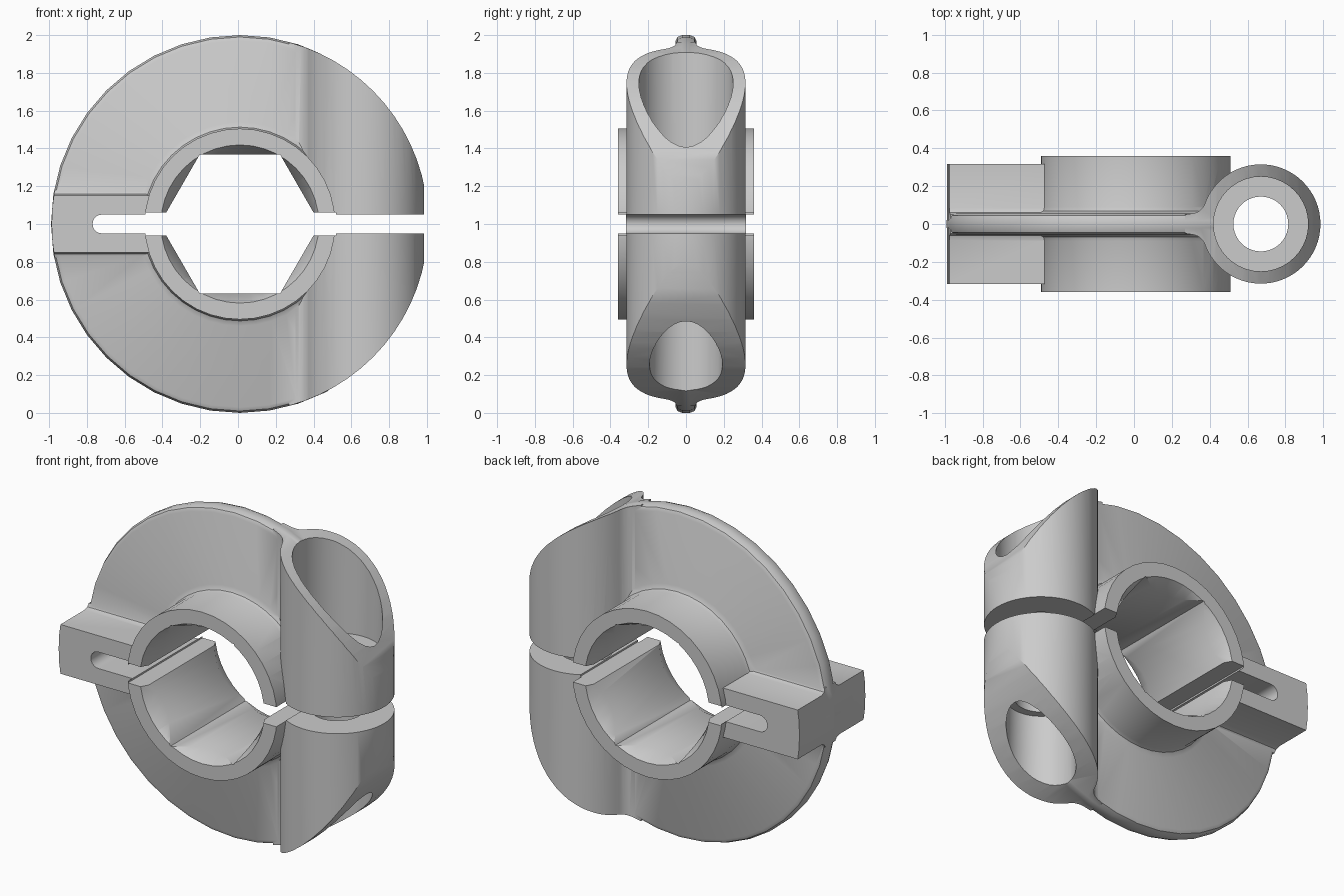
import bpy, bmesh
from math import sin, cos, pi, radians
from mathutils import Matrix, Vector

cube = bpy.data.objects.get("Cube")
if cube:
    bpy.data.objects.remove(cube)


def finish(bm, name):
    bmesh.ops.remove_doubles(bm, verts=bm.verts, dist=1e-5)
    bmesh.ops.recalc_face_normals(bm, faces=bm.faces)
    mesh = bpy.data.meshes.new(name)
    bm.to_mesh(mesh)
    bm.free()
    ob = bpy.data.objects.new(name, mesh)
    bpy.context.scene.collection.objects.link(ob)
    return ob


def prism(name, points, axis, lo, hi):
    """Extrude a flat outline along one axis; the other axes keep their order."""
    bm = bmesh.new()
    verts = []
    for p in points:
        co = list(p)
        co.insert("xyz".index(axis), lo)
        verts.append(bm.verts.new(co))
    face = bm.faces.new(verts)
    ext = bmesh.ops.extrude_face_region(bm, geom=[face])
    step = Vector([hi - lo if a == axis else 0 for a in "xyz"])
    bmesh.ops.translate(bm, vec=step, verts=[v for v in ext["geom"] if isinstance(v, bmesh.types.BMVert)])
    return finish(bm, name)


def revolve(name, profile, steps):
    """Spin (radius, y) points about the y axis."""
    bm = bmesh.new()
    verts = [bm.verts.new((0, y, r)) for r, y in profile]
    edges = [bm.edges.new(pair) for pair in zip(verts, verts[1:])]
    bmesh.ops.spin(bm, geom=verts + edges, cent=(0, 0, 0), axis=(0, 1, 0),
                   angle=2 * pi, steps=steps)
    return finish(bm, name)


def arc(cx, cy, r, a, b, n):
    return [(cx + r * cos(radians(a + (b - a) * i / n)),
             cy + r * sin(radians(a + (b - a) * i / n))) for i in range(n + 1)]


def circle(cx, cy, r, n):
    return arc(cx, cy, r, 0, 360, n)[:-1]


def box(name, x0, x1, z):
    return prism(name, [(x0, -z), (x1, -z), (x1, z), (x0, z)], "y", -1, 1)


def combine(ob, other, operation):
    mod = ob.modifiers.new("combine", "BOOLEAN")
    mod.operation, mod.solver, mod.object = operation, "EXACT", other
    graph = bpy.context.evaluated_depsgraph_get()
    mesh = bpy.data.meshes.new_from_object(ob.evaluated_get(graph))
    ob.modifiers.clear()
    ob.data = mesh
    bpy.data.objects.remove(other)


def envelope():
    return prism("envelope", circle(0, 0, 0.997, 72), "y", -1, 1)


BOSS = 0.66      # distance of the screw axis from the bore axis

# Hub and thin round web, with a filleted root and a softened rim
half = [(0, 0.36), (0.505, 0.36), (0.505, 0.09), (0.513, 0.069), (0.54, 0.055),
        (0.97, 0.055), (0.99, 0.045), (1, 0.02)]
body = revolve("split_clamp_collar", half + [(r, -y) for r, y in reversed(half)], 40)
combine(body, box("web_trim", BOSS, 1.2, 1.2), "DIFFERENCE")

# Screw boss, flared into the web and trimmed to the round outline
side = [(0.26, 0.05)] + arc(BOSS - 0.371, 0.135, 0.08, -85, -20, 6)
side += arc(BOSS, 0, 0.315, 160, 0, 28)[1:]
boss = prism("screw_boss", side + [(x, -y) for x, y in reversed(side[:-1])], "z", -1.1, 1.1)
combine(boss, envelope(), "INTERSECT")
combine(body, boss, "UNION")

# Hinge block, flared into the web
quarter = [(0.18, 0.05), (0.16, 0.06), (0.15, 0.085), (0.15, 0.317)]
upper = [(y, z) for z, y in quarter]
right = upper + [(y, -z) for y, z in reversed(upper)]
block = prism("hinge_block", right + [(-y, z) for y, z in reversed(right)], "x", -1.1, -0.43)
combine(block, envelope(), "INTERSECT")
combine(body, block, "UNION")

# Hexagonal bore with a countersink at each end
combine(body, prism("hex_bore", circle(0, 0, 0.425, 6), "y", -1, 1), "DIFFERENCE")
for s in (-1, 1):
    sink = [(0, s * 0.4), (0.44, s * 0.4), (0.36, s * 0.25), (0, s * 0.25)]
    combine(body, revolve("countersink", sink, 40), "DIFFERENCE")

# Stepped screw hole
for r, lo, hi in ((0.145, -1.2, 1.2), (0.25, 0.3, 1.2), (0.193, -1.2, -0.42)):
    combine(body, prism("screw_hole", circle(BOSS, 0, r, 40), "z", lo, hi), "DIFFERENCE")

# Split through the boss and hub, ending round inside the hinge block
slot = arc(-0.73, 0, 0.05, 90, 270, 10) + [(1.2, -0.05), (1.2, 0.05)]
combine(body, prism("split", slot, "y", -1, 1), "DIFFERENCE")
combine(body, box("hub_relief", -0.5, 0.508, 0.06), "DIFFERENCE")

# Stand on the ground, centred
body.data.transform(Matrix.Translation((0.01, 0, 1)))

# Plain grey metal
grey = bpy.data.materials.new("plain_grey")
grey.use_nodes = True
grey.diffuse_color = (0.6, 0.6, 0.6, 1)
grey.node_tree.nodes["Principled BSDF"].inputs["Base Color"].default_value = (0.6, 0.6, 0.6, 1)
body.data.materials.clear()
body.data.materials.append(grey)

bpy.ops.object.select_all(action="DESELECT")
body.select_set(True)
bpy.context.view_layer.objects.active = body
bpy.ops.object.shade_smooth_by_angle(angle=radians(35))
